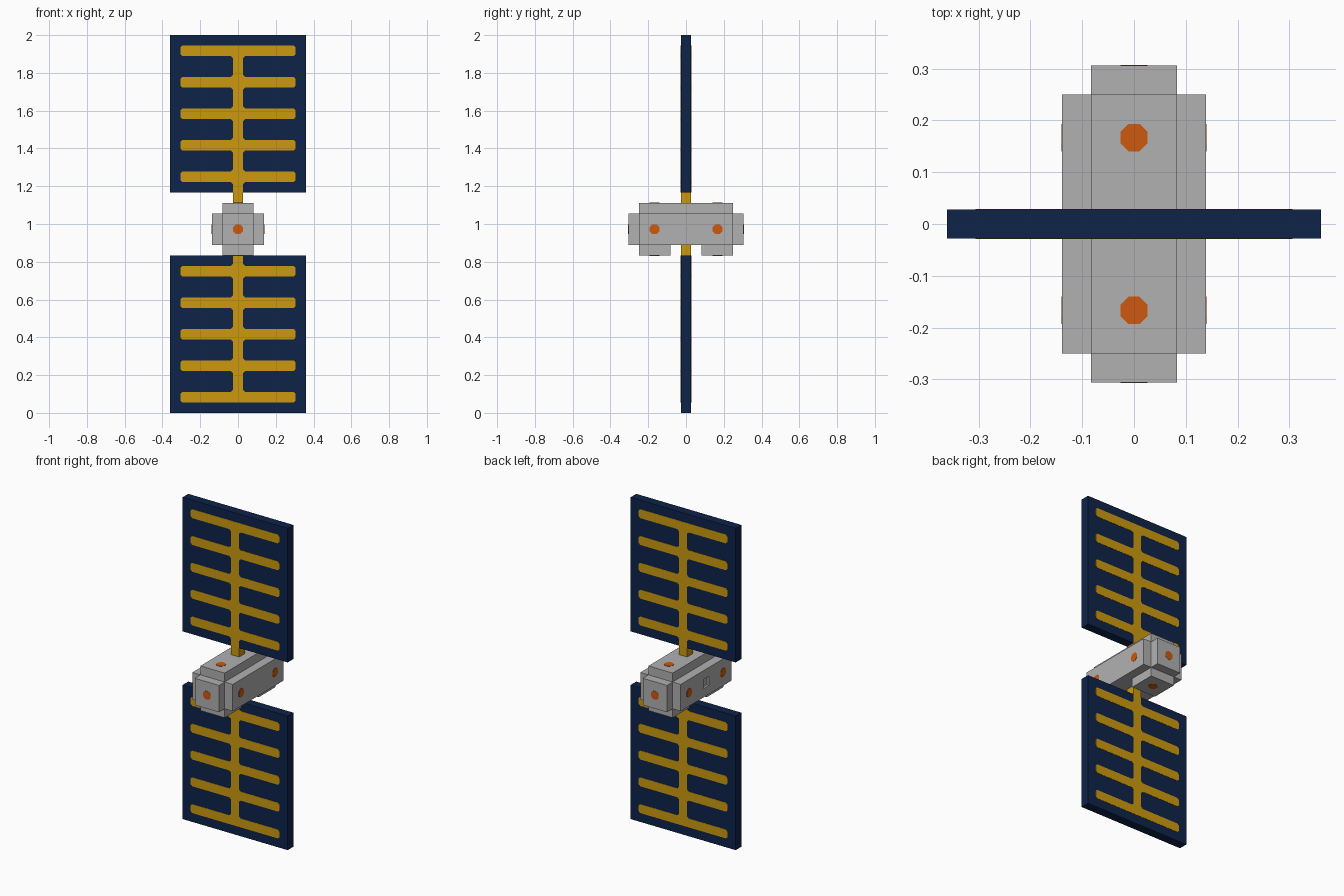
import bpy, bmesh, math
from mathutils import Matrix, Vector

if "Cube" in bpy.data.objects:
    bpy.data.objects.remove(bpy.data.objects["Cube"])

U = 1 / 18          # grid unit of the model
MID = 17.5 * U      # height of the body centre


def material(name, rgb):
    m = bpy.data.materials.new(name)
    lin = [((c / 255 + 0.055) / 1.055) ** 2.4 for c in rgb]
    m.diffuse_color = (*lin, 1)
    m.use_nodes = True
    m.node_tree.nodes["Principled BSDF"].inputs["Base Color"].default_value = m.diffuse_color
    return m


NAVY = material("navy", (14, 35, 74))
GOLD = material("gold", (204, 154, 15))
GREY = material("grey", (177, 177, 177))
ORANGE = material("orange", (205, 88, 15))


def finish(name, bm, mat):
    bmesh.ops.recalc_face_normals(bm, faces=bm.faces)
    me = bpy.data.meshes.new(name)
    bm.to_mesh(me)
    bm.free()
    me.materials.append(mat)
    ob = bpy.data.objects.new(name, me)
    bpy.context.collection.objects.link(ob)
    return ob


def box(name, x, y, z, mat):
    """Box from (min, max) pairs given in grid units."""
    bm = bmesh.new()
    lo, hi = Vector((x[0], y[0], z[0])) * U, Vector((x[1], y[1], z[1])) * U
    bmesh.ops.create_cube(bm, size=1, matrix=Matrix.Translation((lo + hi) / 2)
                          @ Matrix.Diagonal((*(hi - lo), 1)))
    return finish(name, bm, mat)


def dot(name, pos, normal):
    """Eight-sided thruster plate lying on a face."""
    bm = bmesh.new()
    rot = Vector(normal).to_track_quat('Z', 'Y').to_matrix().to_4x4()
    turn = Matrix.Rotation(math.pi / 8, 4, 'Z')
    bmesh.ops.create_cone(bm, cap_ends=True, segments=8, radius1=0.0285,
                          radius2=0.0285, depth=0.003,
                          matrix=Matrix.Translation(pos) @ rot @ turn)
    return finish(name, bm, ORANGE)


def grid_pattern(name, z0, stem, side):
    """Gold conductor: a stem with five chamfered, filleted cross bars."""
    bm = bmesh.new()
    y0, y1 = side * U / 2, side * (U / 2 + 0.0015)
    h, w, c = U / 2, 5.5 * U, 0.011

    def plate(pts):
        f = bm.faces.new([bm.verts.new((px, y1, pz)) for px, pz in pts])
        ext = bmesh.ops.extrude_face_region(bm, geom=[f])
        bmesh.ops.translate(bm, vec=(0, y0 - y1, 0),
                            verts=[v for v in ext["geom"] if isinstance(v, bmesh.types.BMVert)])

    plate([(-h, stem[0]), (h, stem[0]), (h, stem[1]), (-h, stem[1])])
    for i in range(5):
        z = z0 + (1.5 + 3 * i) * U
        half = [(h, z - h - c), (h + c, z - h), (w - c, z - h), (w, z - h + c),
                (w, z + h - c), (w - c, z + h), (h + c, z + h), (h, z + h + c)]
        # no fillet past the outer end of the stem
        half[0] = (h, max(half[0][1], stem[0]))
        half[-1] = (h, min(half[-1][1], stem[1]))
        plate(half + [(-px, pz) for px, pz in reversed(half)])
    return finish(name, bm, GOLD)


# Solar panels with gold pattern on both sides
for label, z0, stem in (("lower", 0, (U, 15 * U)), ("upper", 21 * U, (21 * U, 35 * U))):
    k = z0 / U
    box(label + "_panel", (-6.5, 6.5), (-.5, .5), (k, k + 15), NAVY)
    for side, s in ((-1, "front"), (1, "back")):
        grid_pattern(f"{label}_conductor_{s}", z0, stem, side)

# Rods joining the panels to the body
box("lower_rod", (-.5, .5), (-.5, .5), (15, 16), GOLD)
box("upper_rod", (-.5, .5), (-.5, .5), (20, 21), GOLD)

# Body with a small square recess in its left side
body = box("body", (-2.5, 2.5), (-4.5, 4.5), (16, 19), GREY)
cutter = box("recess_cutter", (-3, -2.25), (-.5, .5), (17, 18), GREY)
cutter.hide_render = True
cutter.hide_set(True)
mod = body.modifiers.new("recess", 'BOOLEAN')
mod.operation = 'DIFFERENCE'
mod.object = cutter
bpy.context.view_layer.objects.active = body
bpy.ops.object.modifier_apply(modifier=mod.name)
bpy.data.objects.remove(cutter)

# Roof block, end caps, feet and thrusters
box("roof_block", (-1.5, 1.5), (-4.5, 4.5), (19, 20), GREY)
for s, n in ((-1, "front"), (1, "back")):
    box(n + "_cap", (-1.5, 1.5), sorted((4.5 * s, 5.5 * s)), (16, 19), GREY)
    box(n + "_foot", (-1.5, 1.5), sorted((1.5 * s, 4.5 * s)), (15, 16), GREY)
    y = 3 * U * s
    dot(n + "_end_thruster", (0, 5.5 * U * s, MID), (0, s, 0))
    dot(n + "_top_thruster", (0, y, 20 * U), (0, 0, 1))
    dot(n + "_bottom_thruster", (0, y, 15 * U), (0, 0, -1))
    for sx, nx in ((-1, "left"), (1, "right")):
        dot(f"{n}_{nx}_thruster", (sx * 2.5 * U, y, MID), (sx, 0, 0))
